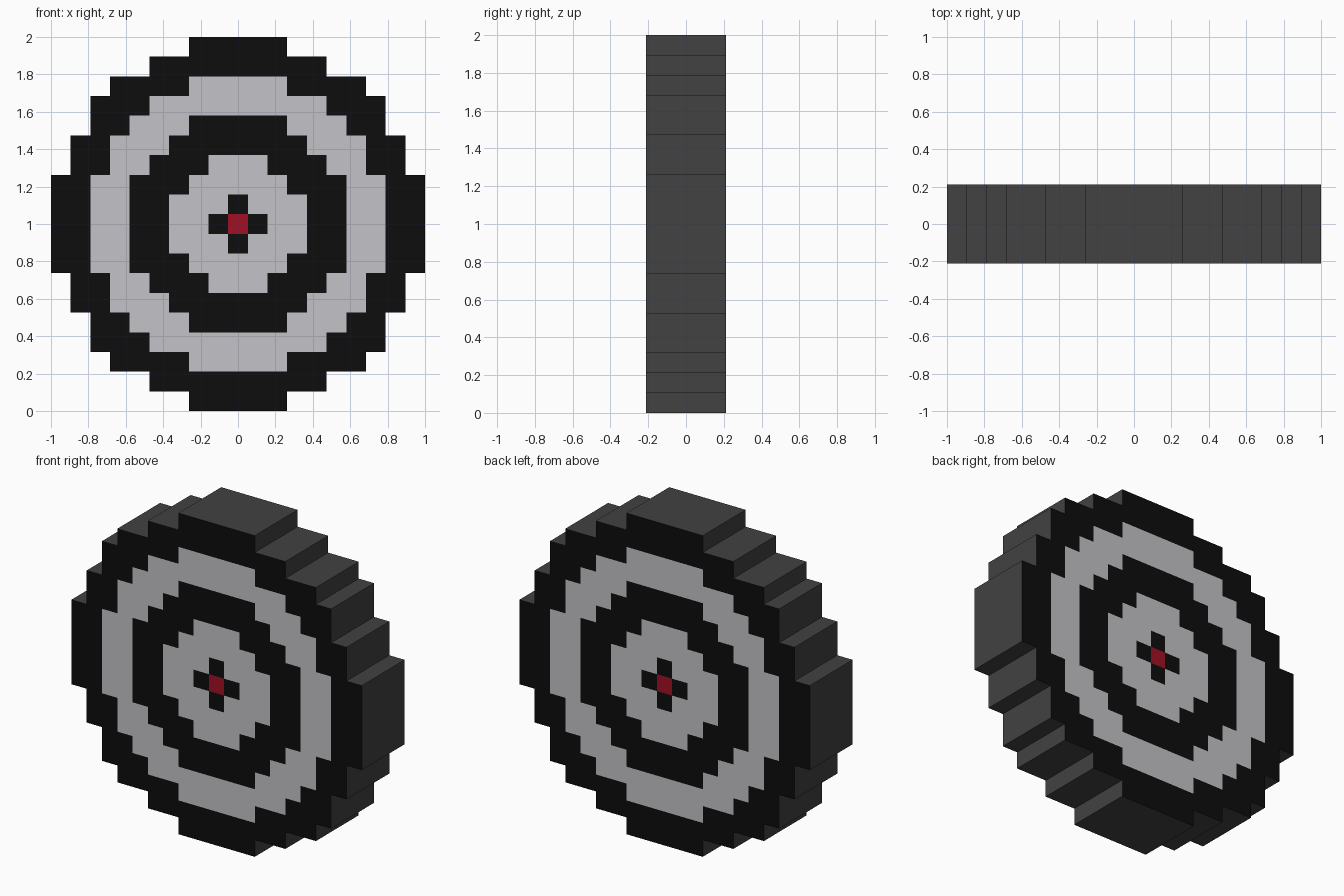
import bpy, bmesh
from mathutils import Matrix, Vector

if "Cube" in bpy.data.objects:
    bpy.data.objects.remove(bpy.data.objects["Cube"])

N = 19                 # cells across the disc
P = 2 / N              # cell size
HALF = 2 * P           # half thickness


def material(name, r, g, b):
    m = bpy.data.materials.new(name)
    m.diffuse_color = (r, g, b, 1)
    m.use_nodes = True
    m.node_tree.nodes["Principled BSDF"].inputs["Base Color"].default_value = m.diffuse_color
    return m


mats = [material("black", 0.004, 0.004, 0.004),
        material("light_grey", 0.55, 0.55, 0.58),
        material("red", 0.36, 0.005, 0.017),
        material("dark_grey_rim", 0.054, 0.054, 0.054)]
BLACK, LIGHT, RED, RIM = range(4)

# Stepped rings: furthest filled column for each row counted from the centre
RINGS = [([0], RED),
         ([1, 0], BLACK),
         ([3, 3, 2, 1], LIGHT),
         ([5, 5, 5, 4, 3, 2], BLACK),
         ([7, 7, 7, 6, 6, 5, 4, 2], LIGHT),
         ([9, 9, 9, 8, 8, 7, 7, 6, 4, 2], BLACK)]


def ring_colour(col, row):
    for widths, colour in RINGS:
        if row < len(widths) and col <= widths[row]:
            return colour
    return None


# Front face: a square grid trimmed to the stepped circle, coloured by ring
bm = bmesh.new()
place = Matrix.Translation((0, -HALF, 1)) @ Matrix.Rotation(1.5707963267948966, 4, 'X')
bmesh.ops.create_grid(bm, x_segments=N, y_segments=N, size=1, matrix=place)
outside = []
for f in bm.faces:
    c = f.calc_center_median()
    colour = ring_colour(round(abs(c.x) / P), round(abs(c.z - 1) / P))
    if colour is None:
        outside.append(f)
    else:
        f.material_index = colour
bmesh.ops.delete(bm, geom=outside, context='FACES')

# Thickness: extrude to the back face, keeping the front
res = bmesh.ops.extrude_face_region(bm, geom=bm.faces[:], use_keep_orig=True)
moved = [g for g in res["geom"] if isinstance(g, bmesh.types.BMVert)]
bmesh.ops.translate(bm, verts=moved, vec=Vector((0, 2 * HALF, 0)))
bmesh.ops.recalc_face_normals(bm, faces=bm.faces[:])

# Rim: every face not looking along y
for f in bm.faces:
    if abs(f.normal.y) < 0.5:
        f.material_index = RIM

mesh = bpy.data.meshes.new("target_disc")
bm.to_mesh(mesh)
bm.free()
for m in mats:
    mesh.materials.append(m)
bpy.context.collection.objects.link(bpy.data.objects.new("target_disc", mesh))
